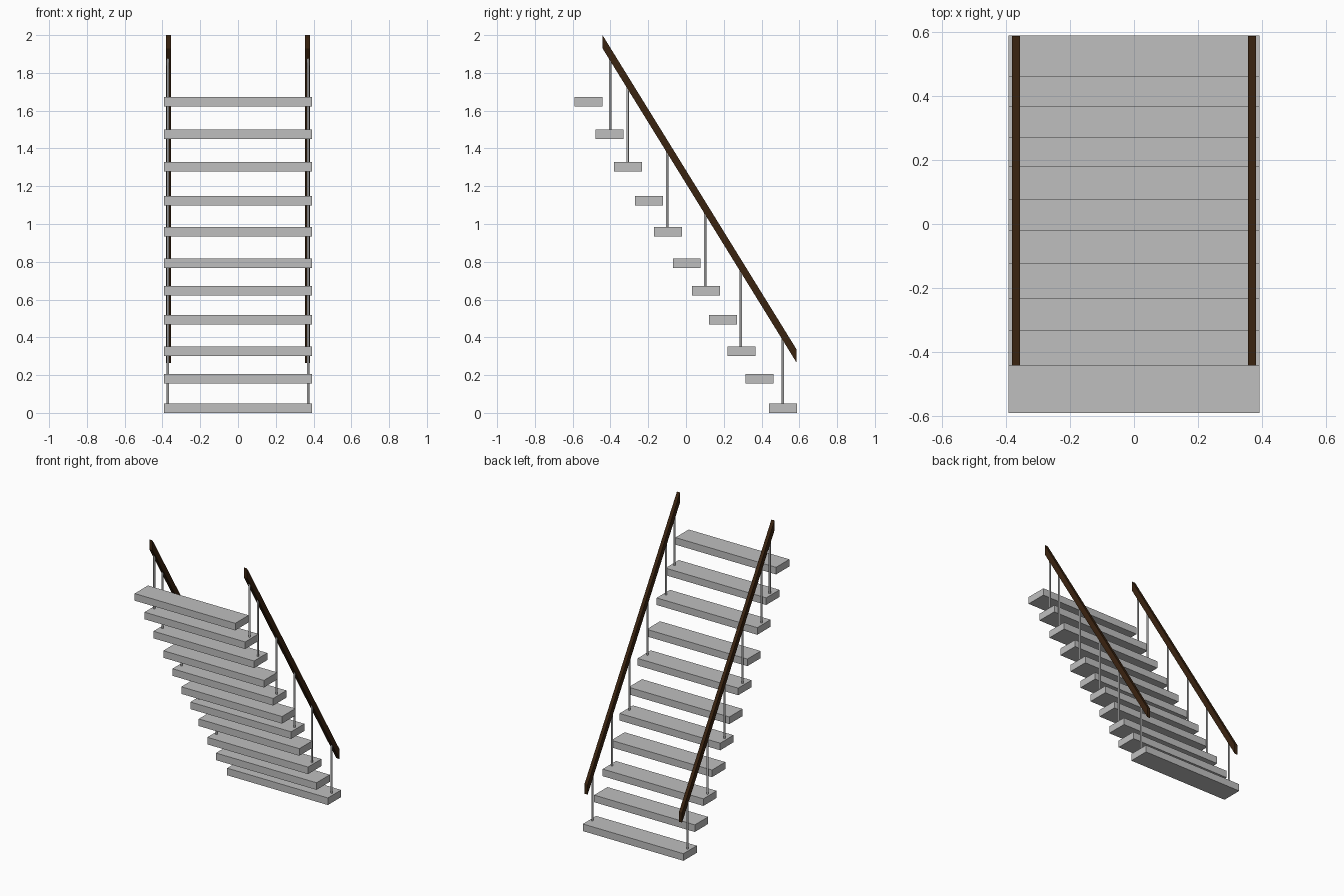
import bpy, bmesh
from mathutils import Matrix

cube = bpy.data.objects.get("Cube")
if cube:
    bpy.data.objects.remove(cube, do_unlink=True)


def material(name, rgb):
    m = bpy.data.materials.new(name)
    m.use_nodes = True
    m.diffuse_color = (*rgb, 1)
    m.node_tree.nodes["Principled BSDF"].inputs["Base Color"].default_value = (*rgb, 1)
    return m


GREY = material("light_grey", (0.52, 0.52, 0.52))
BROWN = material("dark_brown_wood", (0.042, 0.017, 0.005))


def add_object(name, bm, mat):
    bmesh.ops.recalc_face_normals(bm, faces=bm.faces)
    mesh = bpy.data.meshes.new(name)
    bm.to_mesh(mesh)
    bm.free()
    mesh.materials.append(mat)
    obj = bpy.data.objects.new(name, mesh)
    bpy.context.collection.objects.link(obj)
    return obj


WIDTH, DEPTH, THICK = 0.784, 0.148, 0.05
RAIL_X, RAIL_W, RAIL_H = 0.368, 0.024, 0.07
TOP_Y, TOP_Z = -0.442, 2.0
END_Y, END_Z = 0.586, 0.335

# Treads, bottom to top: centre y and centre z
TREADS = [(0.514, 0.025), (0.388, 0.18), (0.293, 0.327), (0.197, 0.493),
          (0.105, 0.647), (0.004, 0.793), (-0.095, 0.958), (-0.197, 1.124),
          (-0.307, 1.303), (-0.406, 1.475), (-0.516, 1.648)]
for i, (y, z) in enumerate(TREADS):
    bm = bmesh.new()
    bmesh.ops.create_cube(bm, size=1, matrix=Matrix.Translation((0, y, z))
                          @ Matrix.Diagonal((WIDTH, DEPTH, THICK, 1)))
    add_object(f"tread_{i + 1}", bm, GREY)


def rail_underside(y):
    t = (y - TOP_Y) / (END_Y - TOP_Y)
    return TOP_Z + t * (END_Z - TOP_Z) - RAIL_H


# Post positions: tread index and y
POSTS = [(0, 0.513), (2, 0.291), (4, 0.101), (6, -0.1), (8, -0.309), (9, -0.402)]

for side, s in (("left", 1), ("right", -1)):
    # Sloping handrail with upright end cuts
    bm = bmesh.new()
    profile = [(TOP_Y, TOP_Z), (END_Y, END_Z),
               (END_Y, END_Z - RAIL_H), (TOP_Y, TOP_Z - RAIL_H)]
    x0 = s * RAIL_X - RAIL_W / 2
    face = bm.faces.new([bm.verts.new((x0, y, z)) for y, z in profile])
    out = bmesh.ops.extrude_face_region(bm, geom=[face])["geom"]
    bmesh.ops.translate(bm, vec=(RAIL_W, 0, 0),
                        verts=[v for v in out if isinstance(v, bmesh.types.BMVert)])
    add_object(f"{side}_handrail", bm, BROWN)

    # Slim round posts from tread to handrail
    for n, (tread, y) in enumerate(POSTS):
        low = TREADS[tread][1] + THICK / 2
        high = rail_underside(y) + 0.015
        bm = bmesh.new()
        bmesh.ops.create_cone(bm, cap_ends=True, segments=12, radius1=0.0065,
                              radius2=0.0065, depth=high - low,
                              matrix=Matrix.Translation((s * 0.371, y, (low + high) / 2)))
        for f in bm.faces:
            f.smooth = len(f.verts) == 4
        for e in bm.edges:
            e.smooth = all(f.smooth for f in e.link_faces)
        add_object(f"{side}_post_{n + 1}", bm, GREY)
